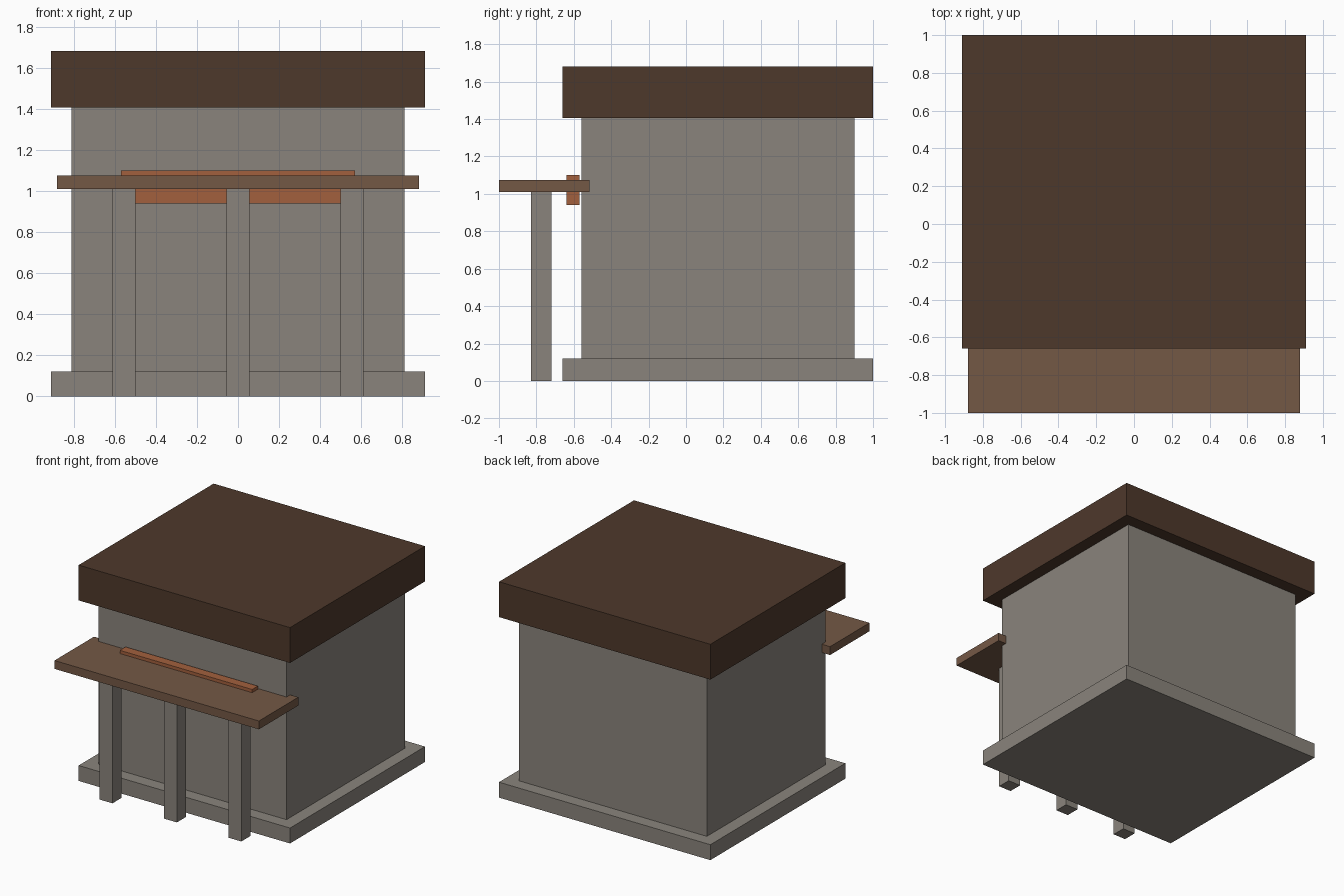
import bpy
from mathutils import Matrix, Vector
import bmesh

cube = bpy.data.objects.get("Cube")
if cube:
    bpy.data.objects.remove(cube, do_unlink=True)


def material(name, rgb):
    mat = bpy.data.materials.new(name)
    mat.use_nodes = True
    color = (*rgb, 1.0)
    mat.diffuse_color = color
    mat.node_tree.nodes["Principled BSDF"].inputs["Base Color"].default_value = color
    return mat


def box(name, mat, x, y, z):
    """Flat-shaded box from (min, max) extents on each axis."""
    size = Vector((x[1] - x[0], y[1] - y[0], z[1] - z[0]))
    center = Vector((sum(x), sum(y), sum(z))) / 2
    bm = bmesh.new()
    bmesh.ops.create_cube(bm, size=1.0,
                          matrix=Matrix.Translation(center) @ Matrix.Diagonal(size).to_4x4())
    mesh = bpy.data.meshes.new(name)
    bm.to_mesh(mesh)
    bm.free()
    mesh.materials.append(mat)
    obj = bpy.data.objects.new(name, mesh)
    bpy.context.collection.objects.link(obj)
    return obj


def span(half):
    return (-half, half)


stone = material("warm grey stone", (0.254, 0.231, 0.202))
dark_wood = material("dark brown wood", (0.076, 0.040, 0.024))
wood = material("brown wood", (0.175, 0.098, 0.060))
copper = material("orange wood", (0.36, 0.118, 0.048))

# Building: plinth, walls and thick overhanging roof
box("plinth", stone, span(0.91), (-0.66, 1.0), (0.0, 0.12))
box("walls", stone, span(0.81), (-0.56, 0.90), (0.12, 1.405))
box("roof", dark_wood, span(0.91), (-0.66, 1.0), (1.405, 1.68))

# Porch: canopy let into the front wall, with a sign board passing through it
box("canopy", wood, span(0.88), (-1.0, -0.515), (1.01, 1.075))
box("sign_board", copper, span(0.57), (-0.64, -0.57), (0.94, 1.10))

# Three posts under the canopy
for label, x in (("right", -0.555), ("middle", 0.0), ("left", 0.555)):
    box(label + "_post", stone, (x - 0.055, x + 0.055), (-0.83, -0.72), (0.0, 1.01))
